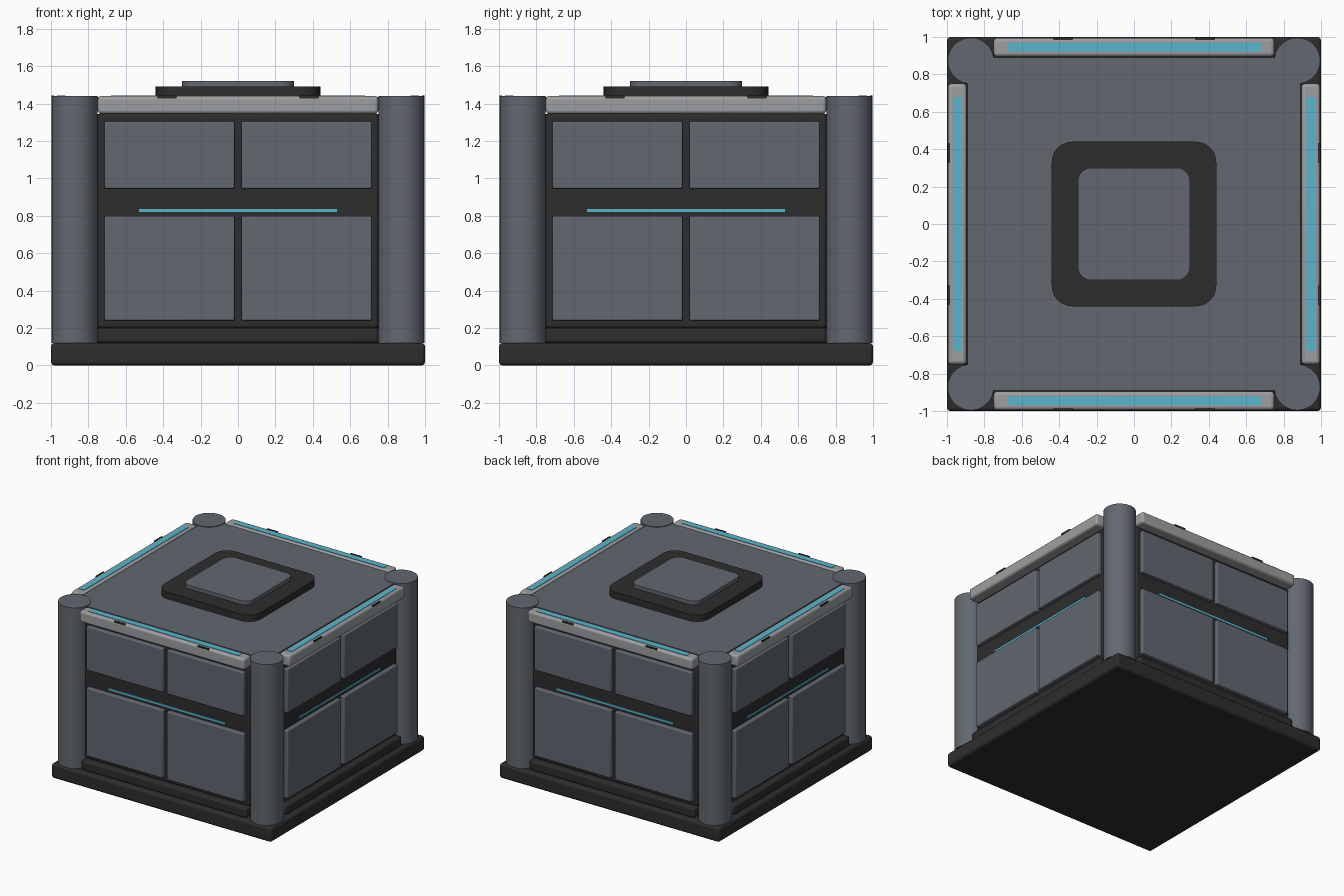
import bpy
import bmesh
import math
from mathutils import Matrix, Vector

cube = bpy.data.objects.get("Cube")
if cube:
    bpy.data.objects.remove(cube, do_unlink=True)


def material(name, rgb):
    m = bpy.data.materials.new(name)
    m.use_nodes = True
    colour = (*rgb, 1)
    m.diffuse_color = colour
    m.node_tree.nodes["Principled BSDF"].inputs["Base Color"].default_value = colour
    return m


STEEL = material("slate grey", (0.122, 0.14, 0.165))
DARK = material("charcoal", (0.027, 0.027, 0.027))
TRIM = material("light grey", (0.34, 0.345, 0.355))
GLOW = material("cyan", (0.095, 0.47, 0.63))


def add_object(name, bm, mat, turn=0):
    bm.transform(Matrix.Rotation(turn, 4, "Z"))
    mesh = bpy.data.meshes.new(name)
    bm.to_mesh(mesh)
    bm.free()
    mesh.materials.append(mat)
    obj = bpy.data.objects.new(name, mesh)
    bpy.context.collection.objects.link(obj)
    return obj


def box(name, low, high, mat, bevel=0, turn=0, corner=0):
    """Box between two points; corner rounds only its upright edges."""
    low, high = Vector(low), Vector(high)
    bm = bmesh.new()
    bmesh.ops.create_cube(bm, size=1)
    bmesh.ops.scale(bm, vec=high - low, verts=bm.verts)
    bmesh.ops.translate(bm, vec=(low + high) / 2, verts=bm.verts)
    if corner:
        upright = [e for e in bm.edges
                   if abs(e.verts[0].co.z - e.verts[1].co.z) > 0.001]
        bmesh.ops.bevel(bm, geom=upright, offset=corner, segments=8,
                        profile=0.5, affect="EDGES")
    obj = add_object(name, bm, mat, turn)
    if bevel:
        mod = obj.modifiers.new("soft edges", "BEVEL")
        mod.width = bevel
        mod.segments = 3
    return obj


def plate(name, half, bottom, top, mat, bevel=0, corner=0):
    return box(name, (-half, -half, bottom), (half, half, top), mat, bevel, 0, corner)


# Foundation, core and roof
plate("base", 1, 0, 0.12, DARK, 0.02)
plate("core", 0.74, 0.11, 1.4, DARK)
plate("roof", 0.89, 1.36, 1.435, STEEL)

# Roof hatch
plate("hatch_frame", 0.44, 1.43, 1.49, DARK, 0, 0.11)
plate("hatch_lid", 0.3, 1.48, 1.52, STEEL, 0, 0.07)

# Four identical sides and their corner pillars
for i, side in enumerate(("front", "left", "back", "right")):
    turn = i * math.pi / 2

    def part(name, x0, x1, y0, y1, z0, z1, mat, bevel=0):
        box(side + "_" + name, (x0, y0, z0), (x1, y1, z1), mat, bevel, turn)

    part("skirt", -0.75, 0.75, -0.965, -0.7, 0.12, 0.2, DARK, 0.015)
    part("wall", -0.75, 0.75, -0.92, -0.7, 0.2, 1.345, DARK, 0.015)
    part("rail", -0.75, 0.75, -0.995, -0.895, 1.345, 1.44, TRIM, 0.018)
    part("rail_light", -0.68, 0.68, -0.967, -0.922, 1.435, 1.443, GLOW)
    part("band_light", -0.53, 0.53, -0.927, -0.918, 0.82, 0.836, GLOW)

    # Panels in two columns and two rows, rail clips mirrored
    for s in (-1, 1):
        x0, x1 = sorted((s * 0.018, s * 0.715))
        part("lower_panel", x0, x1, -0.955, -0.9, 0.24, 0.8, STEEL, 0.008)
        part("upper_panel", x0, x1, -0.955, -0.9, 0.945, 1.305, STEEL, 0.008)
        c0, c1 = sorted((s * 0.33, s * 0.43))
        part("rail_clip", c0, c1, -0.996, -0.984, 1.428, 1.442, DARK)

    bm = bmesh.new()
    bmesh.ops.create_cone(bm, cap_ends=True, segments=48, radius1=0.123,
                          radius2=0.123, depth=1.32)
    bmesh.ops.translate(bm, vec=(0.873, -0.873, 0.78), verts=bm.verts)
    add_object(side + "_pillar", bm, STEEL, turn)

# Smooth curved surfaces, keep hard edges
bpy.ops.object.select_all(action="DESELECT")
for obj in bpy.context.collection.objects:
    if obj.type == "MESH":
        obj.select_set(True)
        bpy.context.view_layer.objects.active = obj
bpy.ops.object.shade_smooth_by_angle(angle=math.radians(35))
